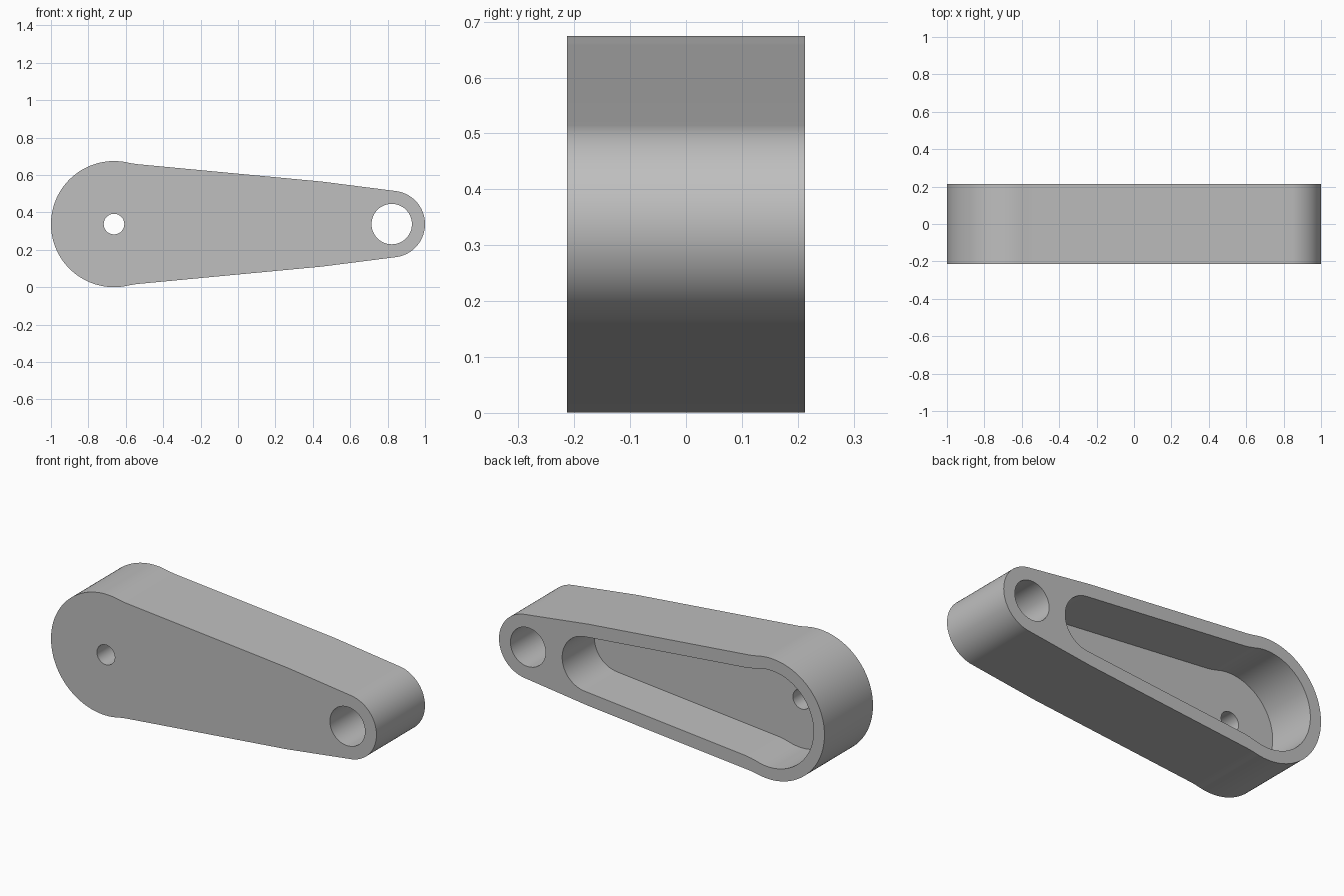
import bpy, bmesh
from math import cos, sin, pi, acos, radians

cube = bpy.data.objects.get("Cube")
if cube:
    bpy.data.objects.remove(cube, do_unlink=True)

MID = 0.3375            # height of the centre line
HALF = 0.213            # half of the width in y
FLOOR = -0.07           # pocket floor
BIG, SMALL = -0.663, 0.822

grey = bpy.data.materials.new("plain_grey")
grey.use_nodes = True
colour = (0.52, 0.52, 0.52, 1)
grey.diffuse_color = colour
grey.node_tree.nodes["Principled BSDF"].inputs["Base Color"].default_value = colour


def arc(cx, r, a0, a1, n):
    return [(cx + r * cos(a0 + (a1 - a0) * i / n), r * sin(a0 + (a1 - a0) * i / n))
            for i in range(n + 1)]


def lever_profile(r_big, x_big, flank, x_small_centre, r_small, x_small):
    """Closed outline: small end, flank, big end, mirrored flank."""
    a = acos((x_small - x_small_centre) / r_small)
    b = acos((x_big - BIG) / r_big)
    lower = [(x, -z) for x, z in reversed(flank)]
    return (arc(x_small_centre, r_small, -a, a, 48) + flank
            + arc(BIG, r_big, b, 2 * pi - b, 80) + lower)


def extrude(name, outline, y0, y1):
    bm = bmesh.new()
    face = bm.faces.new([bm.verts.new((x, y0, z + MID)) for x, z in outline])
    new = bmesh.ops.extrude_face_region(bm, geom=[face])["geom"]
    bmesh.ops.translate(bm, vec=(0, y1 - y0, 0),
                        verts=[v for v in new if isinstance(v, bmesh.types.BMVert)])
    bmesh.ops.recalc_face_normals(bm, faces=bm.faces)
    mesh = bpy.data.meshes.new(name)
    bm.to_mesh(mesh)
    bm.free()
    mesh.materials.append(grey)
    obj = bpy.data.objects.new(name, mesh)
    bpy.context.collection.objects.link(obj)
    return obj


# Solid arm
arm = extrude("lever_arm", lever_profile(
    0.337, -0.60, [(0.45, 0.227), (-0.54, 0.3205), (-0.57, 0.325)],
    SMALL, 0.178, 0.84), -HALF, HALF)

# Back pocket and the two through holes
cutters = [
    extrude("pocket_cutter", lever_profile(
        0.27, -0.58, [(-0.52, 0.245), (-0.55, 0.25)], 0.46, 0.152, 0.475),
        FLOOR, HALF + 0.1),
    extrude("large_hole_cutter", arc(SMALL, 0.108, 0, 2 * pi, 64)[:-1], -0.4, 0.4),
    extrude("small_hole_cutter", arc(BIG, 0.055, 0, 2 * pi, 48)[:-1], -0.4, 0.4),
]
for cutter in cutters:
    cutter.hide_render = True
    mod = arm.modifiers.new(cutter.name, 'BOOLEAN')
    mod.operation = 'DIFFERENCE'
    mod.solver = 'EXACT'
    mod.object = cutter

# Apply the cuts and drop the cutters
graph = bpy.context.evaluated_depsgraph_get()
cut_mesh = bpy.data.meshes.new_from_object(arm.evaluated_get(graph))
arm.modifiers.clear()
arm.data = cut_mesh
for cutter in cutters:
    bpy.data.objects.remove(cutter, do_unlink=True)

# Smooth curved walls, sharp rims
bpy.ops.object.select_all(action='DESELECT')
arm.select_set(True)
bpy.context.view_layer.objects.active = arm
bpy.ops.object.shade_smooth_by_angle(angle=radians(30))
